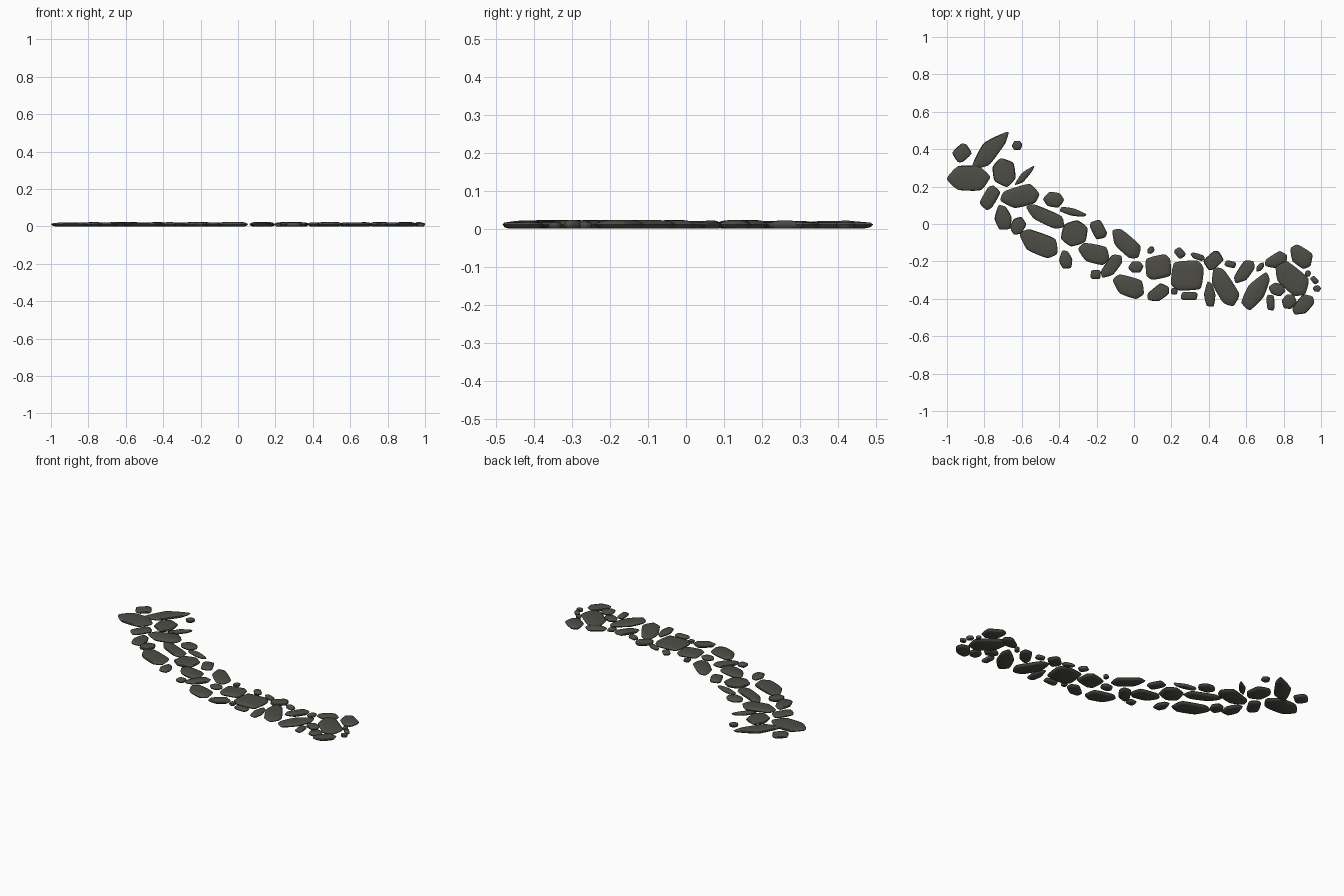
import bpy, bmesh, math, random
from mathutils import Vector, Matrix

if "Cube" in bpy.data.objects:
    bpy.data.objects.remove(bpy.data.objects["Cube"])

random.seed(4)
mat = bpy.data.materials.new("dark_stone")
mat.diffuse_color = (0.075, 0.073, 0.06, 1)
mat.use_nodes = True
mat.node_tree.nodes["Principled BSDF"].inputs["Base Color"].default_value = mat.diffuse_color

# Outline families for broken paving stones, in a -1..1 box
SHAPES = {
    "hex":   [(-1, -.15), (-.5, .95), (.45, 1), (1, .2), (.6, -.95), (-.45, -1)],
    "block": [(-1, -.6), (-.85, .9), (.65, 1), (1, .5), (.85, -.95), (-.6, -1)],
    "shard": [(-1, -.05), (0, 1), (1, .2), (.6, -.45), (-.4, -1)],
    "wedge": [(-1, -.6), (-.9, .65), (0, 1), (1, .25), (.75, -.55), (-.1, -1)],
    "slab":  [(-1, .35), (-.65, 1), (.75, .8), (1, -.4), (.6, -1), (-.45, -.75)],
}


def round_corners(pts, cut):
    out = []
    for i, p in enumerate(pts):
        a, b = pts[i - 1], pts[(i + 1) % len(pts)]
        out += [p.lerp(a, cut), p.lerp(b, cut)]
    return out


def stone(name, x, y, length, width, angle, kind):
    pts = [Vector(p) for p in SHAPES[kind]]
    pts = round_corners(round_corners(pts, .13), .27)
    # fit to the requested length and width, turn, then centre on its bounds
    sx = max(p.x for p in pts) - min(p.x for p in pts)
    sy = max(p.y for p in pts) - min(p.y for p in pts)
    rot = Matrix.Rotation(math.radians(angle), 2)
    pts = [rot @ Vector((p.x * length / sx, p.y * width / sy)) for p in pts]
    mid = Vector([(max(p[k] for p in pts) + min(p[k] for p in pts)) / 2 for k in (0, 1)])
    pts = [p - mid for p in pts]
    top = .0215 + random.uniform(-.002, .002)
    # cross-section: (inset distance, height)
    e = min(.018, abs(width) * .2)
    profile = [(e, 0), (e * .3, .004), (0, .011), (e * .25, .016), (e, top - .002), (e * 1.9, top)]
    bm = bmesh.new()
    rings = []
    half = abs(width) / 2
    for inset, z in profile:
        k = 1 - inset / (half * 1.25)
        rings.append([bm.verts.new((p.x * k, p.y * k, z)) for p in pts])
    n = len(pts)
    for lo, hi in zip(rings, rings[1:]):
        for i in range(n):
            j = (i + 1) % n
            bm.faces.new((lo[i], lo[j], hi[j], hi[i]))
    bm.faces.new(rings[0])
    bm.faces.new(rings[-1])
    bmesh.ops.recalc_face_normals(bm, faces=bm.faces)
    me = bpy.data.meshes.new(name)
    bm.to_mesh(me)
    bm.free()
    me.materials.append(mat)
    ob = bpy.data.objects.new(name, me)
    ob.location = (x, y, 0)
    bpy.context.collection.objects.link(ob)
    for o in bpy.context.selected_objects:
        o.select_set(False)
    ob.select_set(True)
    bpy.context.view_layer.objects.active = ob
    bpy.ops.object.shade_smooth_by_angle(angle=math.radians(40))


# Each stone: x, y, length, width (negative flips), angle, outline
UPPER = [
    (-.92, .38, .095, .08, 40, "block"), (-.77, .395, .275, .105, 42, "shard"),
    (-.625, .42, .055, .05, 0, "hex"), (-.885, .245, .23, .135, -3, "hex"),
    (-.695, .275, .155, .12, 95, "hex"), (-.585, .26, .145, .04, 42, "shard"),
    (-.61, .15, .205, .12, 22, "slab"), (-.77, .14, .13, .075, 58, "block"),
    (-.43, .13, .11, .08, -10, "hex"), (-.475, .04, .225, .085, -20, "slab"),
    (-.325, .065, .145, .04, -14, "wedge"), (-.70, .035, .135, .09, 100, "wedge"),
    (-.62, -.01, .1, .075, 60, "hex"), (-.51, -.105, .22, .125, -15, "slab"),
]
MIDDLE = [
    (-.32, -.05, .15, .13, 15, "hex"), (-.19, -.03, .105, .07, -65, "block"),
    (-.215, -.16, .17, .11, -5, "slab"), (-.365, -.19, .1, .07, 100, "wedge"),
    (-.04, -.105, .195, .1, -36, "slab"), (.09, -.14, .045, .032, 45, "hex"),
    (-.12, -.225, .15, .075, 60, "slab"), (-.205, -.27, .055, .05, 0, "block"),
    (.01, -.23, .08, .06, 0, "hex"), (-.03, -.335, .175, .115, -10, "slab"),
    (.13, -.23, .14, .125, 10, "block"), (.13, -.365, .125, .08, 45, "slab"),
    (.285, -.275, .175, .16, 0, "block"), (.245, -.155, .06, .045, -50, "block"),
    (.34, -.175, .08, .035, -12, "slab"), (.215, -.36, .035, .035, 0, "block"),
    (.295, -.385, .09, .045, 0, "block"),
]
LOWER = [
    (.425, -.195, .105, .075, 40, "block"), (.515, -.215, .06, .035, -15, "block"),
    (.49, -.335, .225, .11, -53, "slab"), (.405, -.375, .135, .06, 93, "wedge"),
    (.59, -.255, .145, .075, 62, "slab"), (.675, -.23, .058, .03, 48, "hex"),
    (.65, -.36, .22, .1, 56, "wedge"), (.76, -.19, .125, .075, 38, "slab"),
    (.895, -.175, .135, .105, -25, "slab"), (.845, -.29, .22, .135, -33, "slab"),
    (.765, -.35, .09, .065, -20, "hex"), (.73, -.42, .085, .042, 93, "block"),
    (.83, -.415, .085, .07, 45, "hex"), (.905, -.43, .13, .085, 58, "slab"),
    (.93, -.265, .036, .03, 60, "hex"), (.965, -.3, .045, .03, -50, "block"),
    (.978, -.345, .043, .034, -10, "hex"),
]
for group, stones in (("upper", UPPER), ("middle", MIDDLE), ("lower", LOWER)):
    for i, s in enumerate(stones):
        stone(f"{group}_path_stone_{i + 1}", *s)
